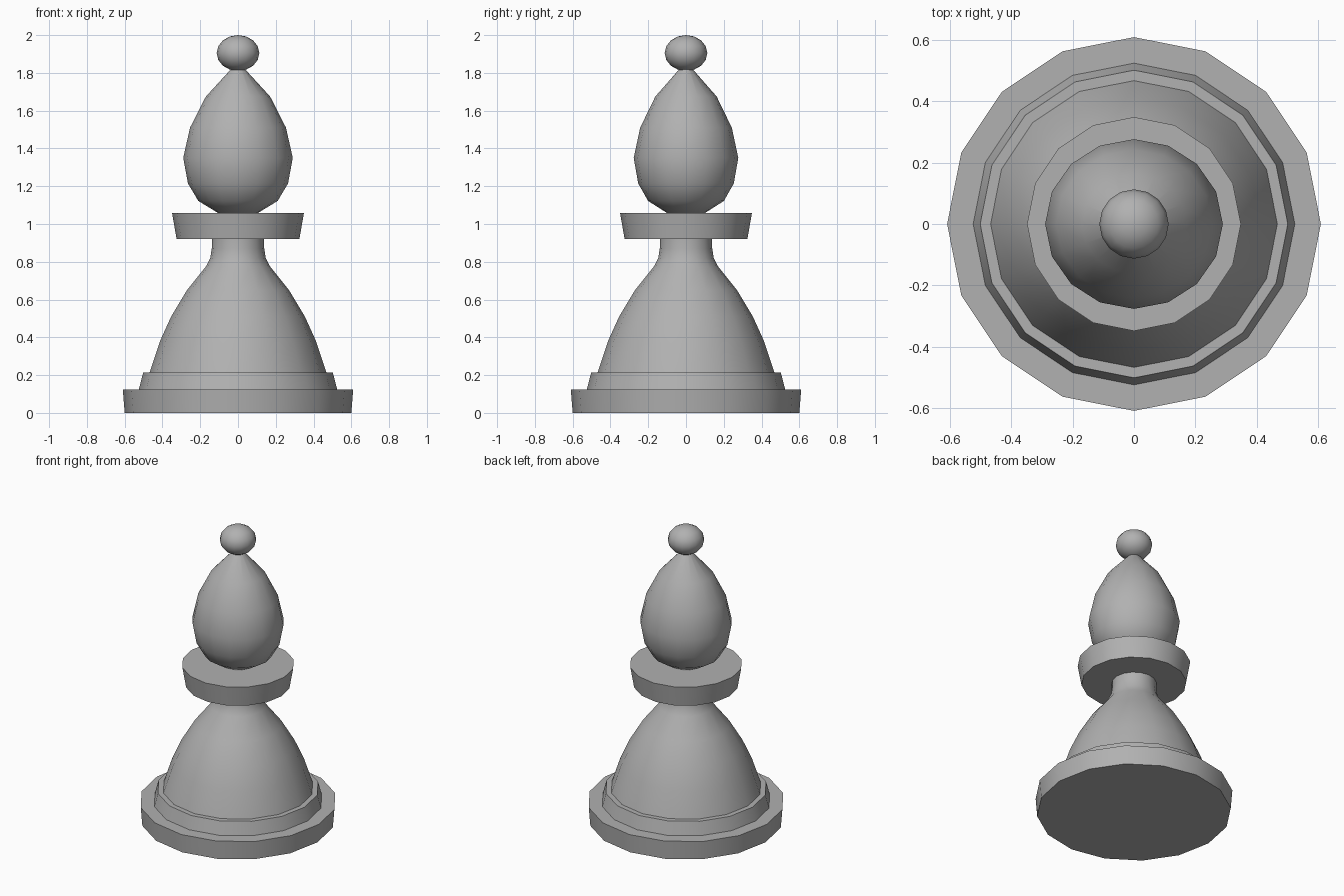
import bpy, bmesh, math

if "Cube" in bpy.data.objects:
    bpy.data.objects.remove(bpy.data.objects["Cube"])

SIDES = 16

# Dark grey used on every part
grey = bpy.data.materials.new("dark_grey")
grey.diffuse_color = (0.44, 0.44, 0.44, 1)
grey.use_nodes = True
grey.node_tree.nodes["Principled BSDF"].inputs["Base Color"].default_value = grey.diffuse_color

def finish(name, bm):
    """Turn the bmesh into a shaded object."""
    mesh = bpy.data.meshes.new(name)
    bm.to_mesh(mesh)
    bm.free()
    mesh.materials.append(grey)
    ob = bpy.data.objects.new(name, mesh)
    bpy.context.collection.objects.link(ob)
    bpy.ops.object.select_all(action='DESELECT')
    ob.select_set(True)
    bpy.context.view_layer.objects.active = ob
    bpy.ops.object.shade_smooth_by_angle(angle=math.radians(40))
    return ob

def lathe(name, profile, y_scale=1.0):
    """Revolve (radius, height) points around z and cap both ends."""
    bm = bmesh.new()
    rings = []
    for r, z in profile:
        rings.append([bm.verts.new((r * math.cos(math.tau * i / SIDES),
                                    r * math.sin(math.tau * i / SIDES) * y_scale, z))
                      for i in range(SIDES)])
    for a, b in zip(rings, rings[1:]):
        for i in range(SIDES):
            j = (i + 1) % SIDES
            bm.faces.new((a[i], a[j], b[j], b[i]))
    bm.faces.new(rings[0][::-1])
    bm.faces.new(rings[-1])
    return finish(name, bm)

# Stepped base, flared body, neck and collar in one turned piece
lathe("body", [(0.60, 0), (0.61, 0.125), (0.525, 0.125), (0.502, 0.213),
               (0.468, 0.213), (0.413, 0.38), (0.354, 0.51), (0.27, 0.65),
               (0.17, 0.775), (0.147, 0.82), (0.139, 0.87), (0.138, 0.92),
               (0.325, 0.92), (0.349, 1.058)])

# Egg-shaped head, slightly narrower front to back
lathe("head", [(0.10, 1.055), (0.21, 1.122), (0.265, 1.215), (0.29, 1.35),
               (0.254, 1.51), (0.17, 1.675), (0.035, 1.822)], y_scale=0.955)

# Flattened finial ball
bm = bmesh.new()
bmesh.ops.create_uvsphere(bm, u_segments=SIDES, v_segments=8, radius=1)
bmesh.ops.scale(bm, vec=(0.113, 0.113, 0.095), verts=bm.verts)
bmesh.ops.translate(bm, vec=(0, 0, 1.905), verts=bm.verts)
finish("finial", bm)
